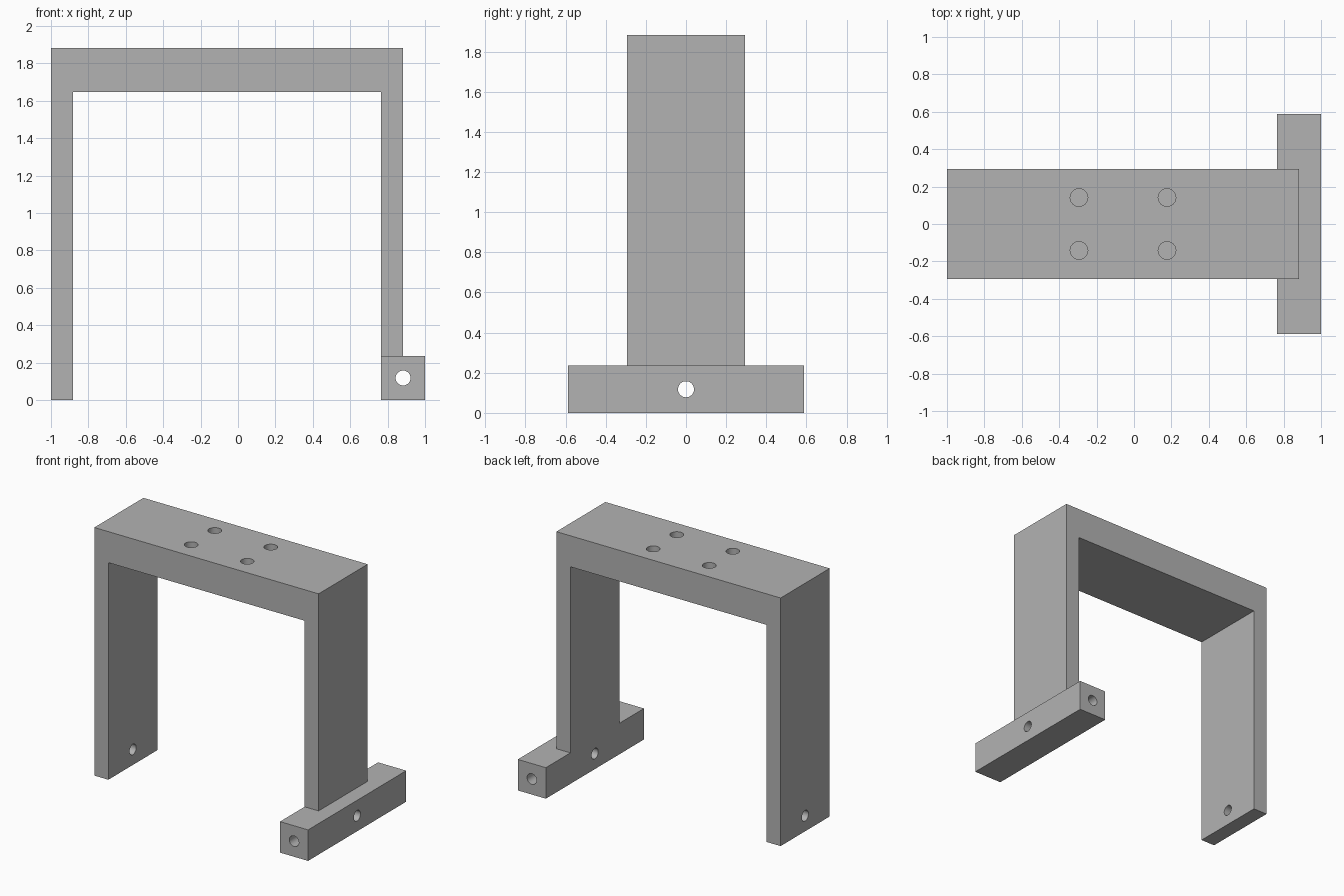
import bpy
import bmesh
from math import radians
from mathutils import Matrix

if "Cube" in bpy.data.objects:
    bpy.data.objects.remove(bpy.data.objects["Cube"], do_unlink=True)

U = 2 / 17            # design module: one leg thickness
HEIGHT = 16 * U
DEPTH = 5 * U
RIGHT = 1 - U         # outer face of the leg above the foot bar
BAR_X = 1 - U         # centre of the foot bar
HOLE_Z = U

grey = bpy.data.materials.new("plain grey")
grey.use_nodes = True
colour = (0.45, 0.45, 0.45, 1)
grey.diffuse_color = colour
grey.node_tree.nodes["Principled BSDF"].inputs["Base Color"].default_value = colour


def make_object(name, bm):
    bmesh.ops.recalc_face_normals(bm, faces=bm.faces)
    mesh = bpy.data.meshes.new(name)
    bm.to_mesh(mesh)
    bm.free()
    mesh.materials.append(grey)
    obj = bpy.data.objects.new(name, mesh)
    bpy.context.collection.objects.link(obj)
    return obj


def extrude_profile(name, points, depth):
    """Extrude an x-z outline along y, centred on y = 0."""
    bm = bmesh.new()
    face = bm.faces.new([bm.verts.new((x, -depth / 2, z)) for x, z in points])
    new = bmesh.ops.extrude_face_region(bm, geom=[face])["geom"]
    verts = [v for v in new if isinstance(v, bmesh.types.BMVert)]
    bmesh.ops.translate(bm, verts=verts, vec=(0, depth, 0))
    return make_object(name, bm)


def cylinder(name, centre, radius, length, axis="Z"):
    turn = {"X": Matrix.Rotation(radians(90), 4, "Y"),
            "Y": Matrix.Rotation(radians(90), 4, "X"),
            "Z": Matrix.Identity(4)}[axis]
    bm = bmesh.new()
    bmesh.ops.create_cone(bm, cap_ends=True, segments=40, radius1=radius,
                          radius2=radius, depth=length,
                          matrix=Matrix.Translation(centre) @ turn)
    obj = make_object(name, bm)
    obj.hide_render = True
    return obj


def combine(target, other, operation):
    """Apply a boolean and discard the helper object."""
    mod = target.modifiers.new(operation, "BOOLEAN")
    mod.operation = operation
    mod.solver = "EXACT"
    mod.object = other
    bpy.ops.object.select_all(action="DESELECT")
    target.select_set(True)
    bpy.context.view_layer.objects.active = target
    bpy.ops.object.modifier_apply(modifier=mod.name)
    bpy.data.objects.remove(other, do_unlink=True)


# Arch: two legs under a thick top plate
inner_top = HEIGHT - 2 * U
bracket = extrude_profile("bracket_frame", [
    (-1, 0), (-1 + U, 0), (-1 + U, inner_top), (RIGHT - U, inner_top),
    (RIGHT - U, 0), (RIGHT, 0), (RIGHT, HEIGHT), (-1, HEIGHT)], DEPTH)

# Long square foot bar, flush with the inside of its leg
foot_bar = extrude_profile("foot_bar", [
    (1 - 2 * U, 0), (1, 0), (1, 2 * U), (1 - 2 * U, 2 * U)], 10 * U)
combine(bracket, foot_bar, "UNION")

# Pivot holes through both feet, and lengthwise through the bar
combine(bracket, cylinder("pivot_cutter", (0, 0, HOLE_Z), 0.04, 3, "X"), "DIFFERENCE")
combine(bracket, cylinder("bar_cutter", (BAR_X, 0, HOLE_Z), 0.04, 2, "Y"), "DIFFERENCE")

# Four blind mounting holes in the top
for sx in (-1, 1):
    for sy in (-1, 1):
        centre = (-U / 2 + sx * 2 * U, sy * 1.2 * U, HEIGHT)
        combine(bracket, cylinder("mount_cutter", centre, 0.4 * U, 3 * U), "DIFFERENCE")

bpy.ops.object.select_all(action="DESELECT")
bracket.select_set(True)
bpy.context.view_layer.objects.active = bracket
bpy.ops.object.shade_smooth_by_angle(angle=radians(30))
